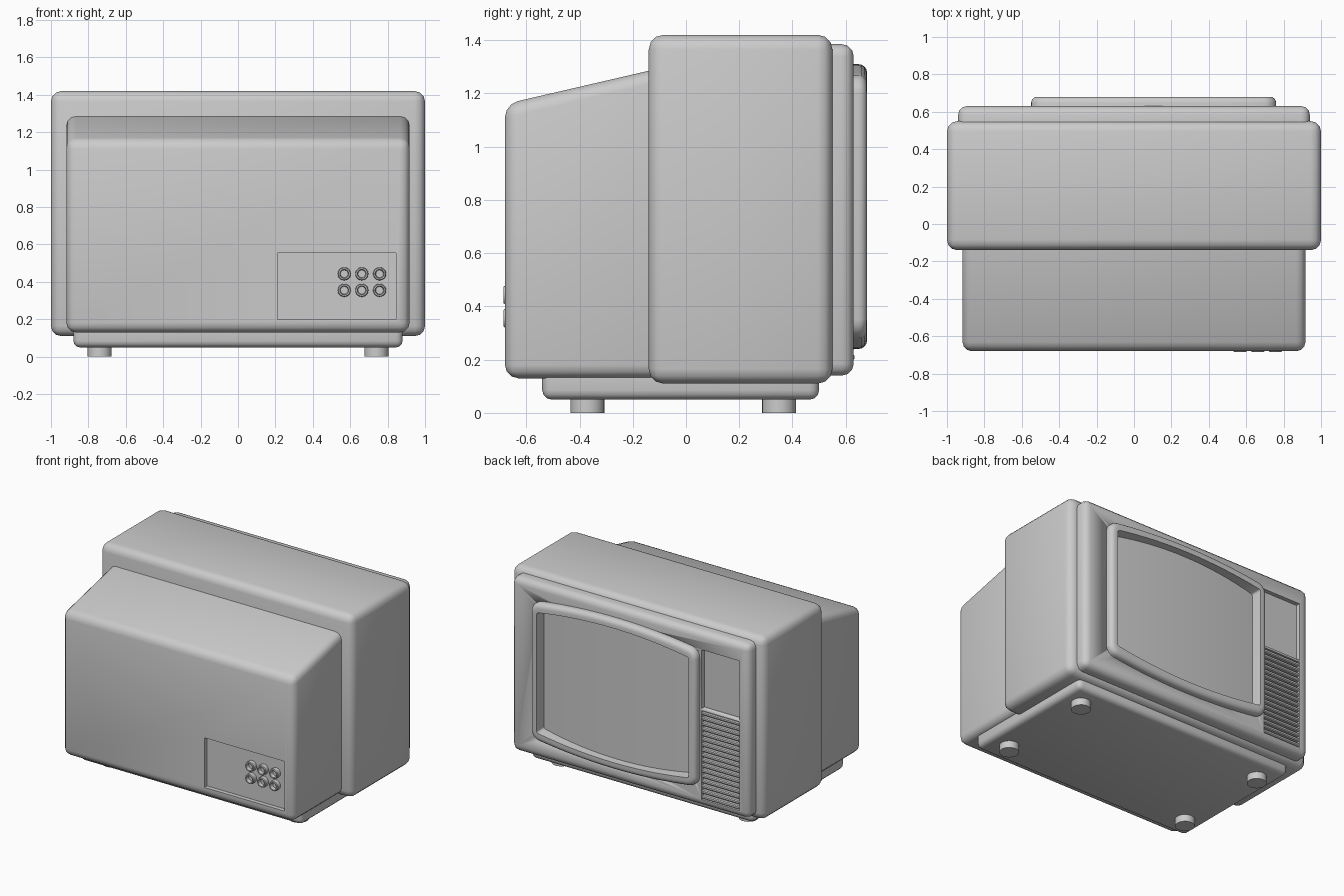
import bpy, bmesh, math

if "Cube" in bpy.data.objects:
    bpy.data.objects.remove(bpy.data.objects["Cube"])

FX, FZ = 0.105, 0.775      # centre of the picture tube surround


def finish(name, bm, bevel=0, segs=3, angle=30):
    bmesh.ops.recalc_face_normals(bm, faces=bm.faces)
    me = bpy.data.meshes.new(name)
    bm.to_mesh(me)
    bm.free()
    ob = bpy.data.objects.new(name, me)
    bpy.context.collection.objects.link(ob)
    bpy.ops.object.select_all(action='DESELECT')
    bpy.context.view_layer.objects.active = ob
    ob.select_set(True)
    if bevel:
        m = ob.modifiers.new("bevel", 'BEVEL')
        m.width, m.segments, m.limit_method = bevel, segs, 'NONE'
        bpy.ops.object.modifier_apply(modifier=m.name)
    bpy.ops.object.shade_smooth_by_angle(angle=math.radians(angle))
    return ob


def prism(name, profile, x0, x1, bevel=0, segs=3):
    """Extrude a (y, z) profile along x."""
    bm = bmesh.new()
    a, b = [[bm.verts.new((x, y, z)) for y, z in profile] for x in (x0, x1)]
    bm.faces.new(a)
    bm.faces.new(b)
    n = len(profile)
    for i in range(n):
        bm.faces.new((a[i], a[(i + 1) % n], b[(i + 1) % n], b[i]))
    return finish(name, bm, bevel, segs)


def box(name, x0, x1, y0, y1, z0, z1, bevel=0, segs=3):
    return prism(name, [(y0, z0), (y1, z0), (y1, z1), (y0, z1)], x0, x1, bevel, segs)


def loft(name, rings, caps=False):
    """Join matching rings of points; without caps the last joins the first."""
    bm = bmesh.new()
    vs = [[bm.verts.new(p) for p in r] for r in rings]
    n = len(vs[0])
    pairs = list(zip(vs, vs[1:])) + ([] if caps else [(vs[-1], vs[0])])
    for a, b in pairs:
        for i in range(n):
            bm.faces.new((a[i], a[(i + 1) % n], b[(i + 1) % n], b[i]))
    if caps:
        bm.faces.new(vs[0])
        bm.faces.new(vs[-1])
    return finish(name, bm)


def cut(ob, cutter):
    m = ob.modifiers.new("cut", 'BOOLEAN')
    m.operation, m.object, m.solver = 'DIFFERENCE', cutter, 'EXACT'
    bpy.context.view_layer.objects.active = ob
    bpy.ops.object.modifier_apply(modifier=m.name)
    bpy.data.objects.remove(cutter)


def barrel(hw, hz, r, y, bulge=0.05):
    """Rounded rectangle whose top and bottom bow outwards."""
    pts = []
    for q, (sx, sz) in enumerate([(1, 1), (-1, 1), (-1, -1), (1, -1)]):
        for k in range(6):
            t = math.pi / 2 * (q + k / 5)
            pts.append((sx * (hw - r) + r * math.cos(t), sz * (hz - r) + r * math.sin(t)))
        if q in (0, 2):
            for k in range(1, 16):
                pts.append((sx * (hw - r) * (1 - k / 8), sz * hz))
    return [(FX + x, y, FZ + z + math.copysign(bulge * (1 - (x / hw) ** 2), z)) for x, z in pts]


def circle(x, y, z, r, n=20):
    return [(x + r * math.cos(2 * math.pi * i / n), y, z + r * math.sin(2 * math.pi * i / n))
            for i in range(n)]


# Cabinet, sloped rear housing and plinth
box("cabinet", -1, 1, -0.14, 0.55, 0.11, 1.42, 0.055)
rear = prism("rear_housing", [(-0.68, 0.13), (0.05, 0.13), (0.05, 1.329), (-0.68, 1.16)],
             -0.917, 0.917, 0.05)
box("plinth", -0.88, 0.88, -0.54, 0.5, 0.05, 0.22, 0.035)

# Front bezel
bezel = box("front_bezel", -0.94, 0.94, 0.45, 0.63, 0.14, 1.385, 0.045)

# Picture tube surround and curved glass
cut(bezel, loft("tube_cutter", [barrel(0.62, 0.45, 0.02, 0.56),
                                barrel(0.62, 0.45, 0.02, 0.7)], caps=True))
HW, HZ, R = 0.655, 0.485, 0.06
rings = [barrel(HW, HZ, R, 0.565)]
for k in range(5):
    t = math.pi / 2 * k / 4
    d = 0.032 * (1 - math.cos(t))
    rings.append(barrel(HW - d, HZ - d, R - d * 0.5, 0.648 + 0.032 * math.sin(t)))
rings += [barrel(0.6, 0.43, 0.012, 0.68), barrel(0.59, 0.42, 0.012, 0.565)]
loft("screen_surround", rings)

bm = bmesh.new()
cols = []
for i in range(25):
    u = -1 + i / 12
    h = 0.44 + 0.05 * (1 - u * u)
    y = 0.605 + 0.025 * (1 - u * u)
    cols.append([bm.verts.new((FX + 0.61 * u, yy, FZ + s * h))
                 for yy, s in ((y, -1), (y, 1), (0.57, 1), (0.57, -1))])
for a, b in zip(cols, cols[1:]):
    for j in range(4):
        bm.faces.new((a[j], a[(j + 1) % 4], b[(j + 1) % 4], b[j]))
bm.faces.new(cols[0])
bm.faces.new(cols[-1])
finish("screen_glass", bm)

# Control window and speaker grille recessed beside the screen
cut(bezel, box("window_cutter", -0.865, -0.565, 0.6, 0.7, 0.84, 1.26))
cut(bezel, box("grille_cutter", -0.865, -0.565, 0.605, 0.7, 0.19, 0.825))
SLATS = 17
step = 0.635 / SLATS
for i in range(SLATS):
    z = 0.19 + step * (i + 0.5)
    box("grille_slat", -0.866, -0.564, 0.6, 0.632, z - step * 0.32, z + step * 0.32, 0.006, 1)

# Rear connector recess with six sockets
cut(rear, box("connector_cutter", 0.21, 0.845, -0.75, -0.65, 0.2, 0.555))
for x in (0.568, 0.662, 0.757):
    for z in (0.355, 0.443):
        loft("socket", [circle(x, y, z, r) for y, r in
                        ((-0.64, 0.035), (-0.68, 0.035), (-0.685, 0.031),
                         (-0.685, 0.024), (-0.66, 0.02))], caps=True)

# Feet
for x in (-0.74, 0.74):
    for y in (-0.37, 0.35):
        bm = bmesh.new()
        bmesh.ops.create_cone(bm, cap_ends=True, segments=24, radius1=0.064, radius2=0.064, depth=0.07)
        bmesh.ops.translate(bm, verts=bm.verts, vec=(x, y, 0.035))
        finish("foot", bm)
